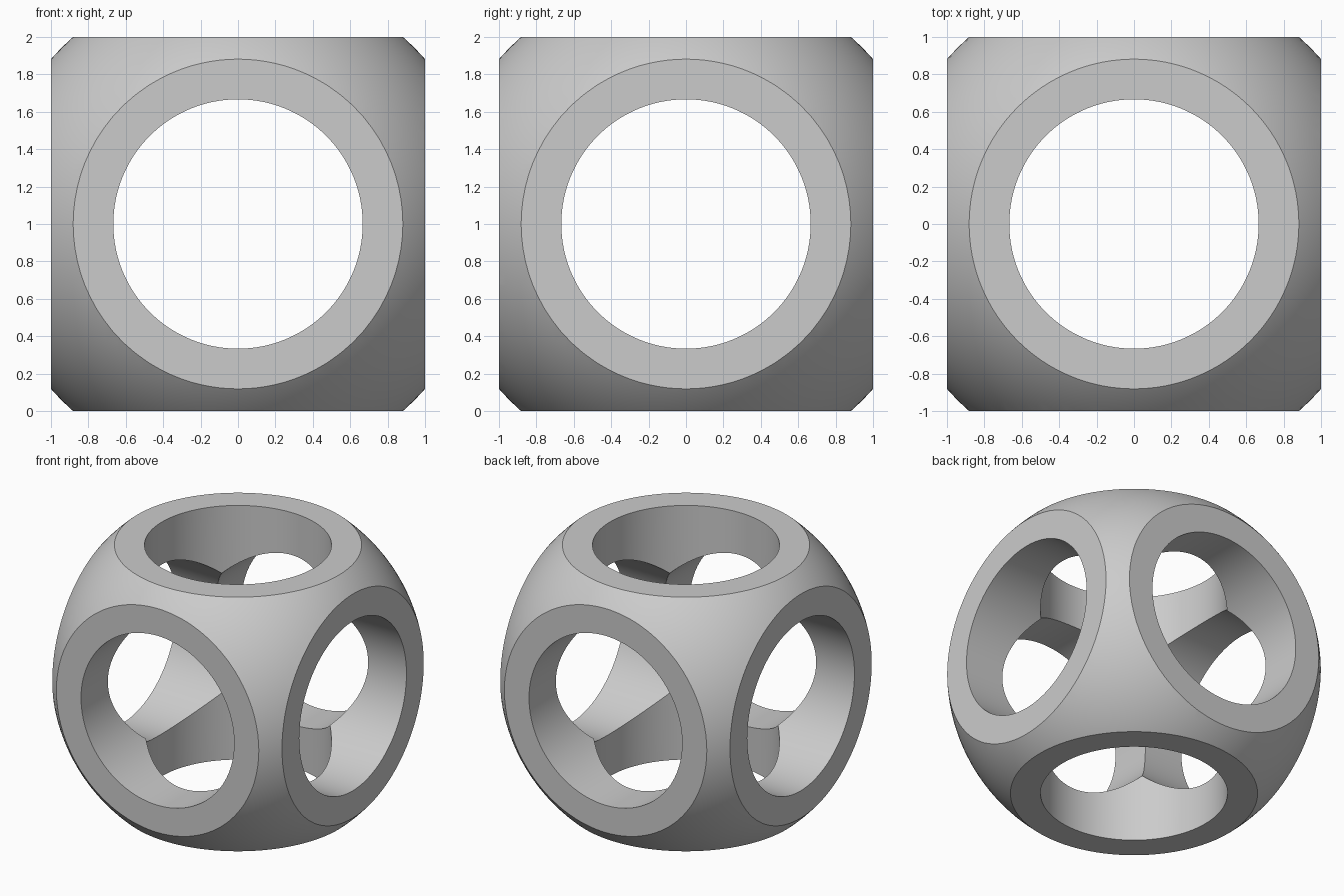
import bpy
import math

SIZE = 2.0
SPHERE_RADIUS = 4 / 3
BORE_RADIUS = 2 / 3
CENTRE = (0, 0, SIZE / 2)

default_cube = bpy.data.objects.get("Cube")
if default_cube:
    bpy.data.objects.remove(default_cube, do_unlink=True)

# Single plain grey
grey = bpy.data.materials.new("plain grey")
grey.use_nodes = True
colour = (0.6, 0.6, 0.6, 1)
grey.diffuse_color = colour
grey.node_tree.nodes["Principled BSDF"].inputs["Base Color"].default_value = colour


def carve(target, cutter, operation):
    """Apply a boolean to target, then discard the cutter."""
    cutter.hide_render = True
    mod = target.modifiers.new("carve", "BOOLEAN")
    mod.operation = operation
    mod.solver = "EXACT"
    mod.object = cutter
    bpy.context.view_layer.objects.active = target
    bpy.ops.object.modifier_apply(modifier=mod.name)
    bpy.data.objects.remove(cutter, do_unlink=True)


# Ball
bpy.ops.mesh.primitive_uv_sphere_add(
    segments=128, ring_count=64, radius=SPHERE_RADIUS, location=CENTRE)
shell = bpy.context.object
shell.name = "bored_ball"

# Six flats: keep only what lies inside a cube
bpy.ops.mesh.primitive_cube_add(size=SIZE, location=CENTRE)
carve(shell, bpy.context.object, "INTERSECT")

# Round bores straight through along each axis
quarter = math.pi / 2
for turn in ((0, 0, 0), (quarter, 0, 0), (0, quarter, 0)):
    bpy.ops.mesh.primitive_cylinder_add(
        vertices=128, radius=BORE_RADIUS, depth=SIZE * 2,
        location=CENTRE, rotation=turn)
    carve(shell, bpy.context.object, "DIFFERENCE")

shell.data.materials.clear()
shell.data.materials.append(grey)

# Smooth curved faces, crisp rims
bpy.ops.object.select_all(action="DESELECT")
shell.select_set(True)
bpy.context.view_layer.objects.active = shell
bpy.ops.object.shade_smooth_by_angle(angle=math.radians(25))
